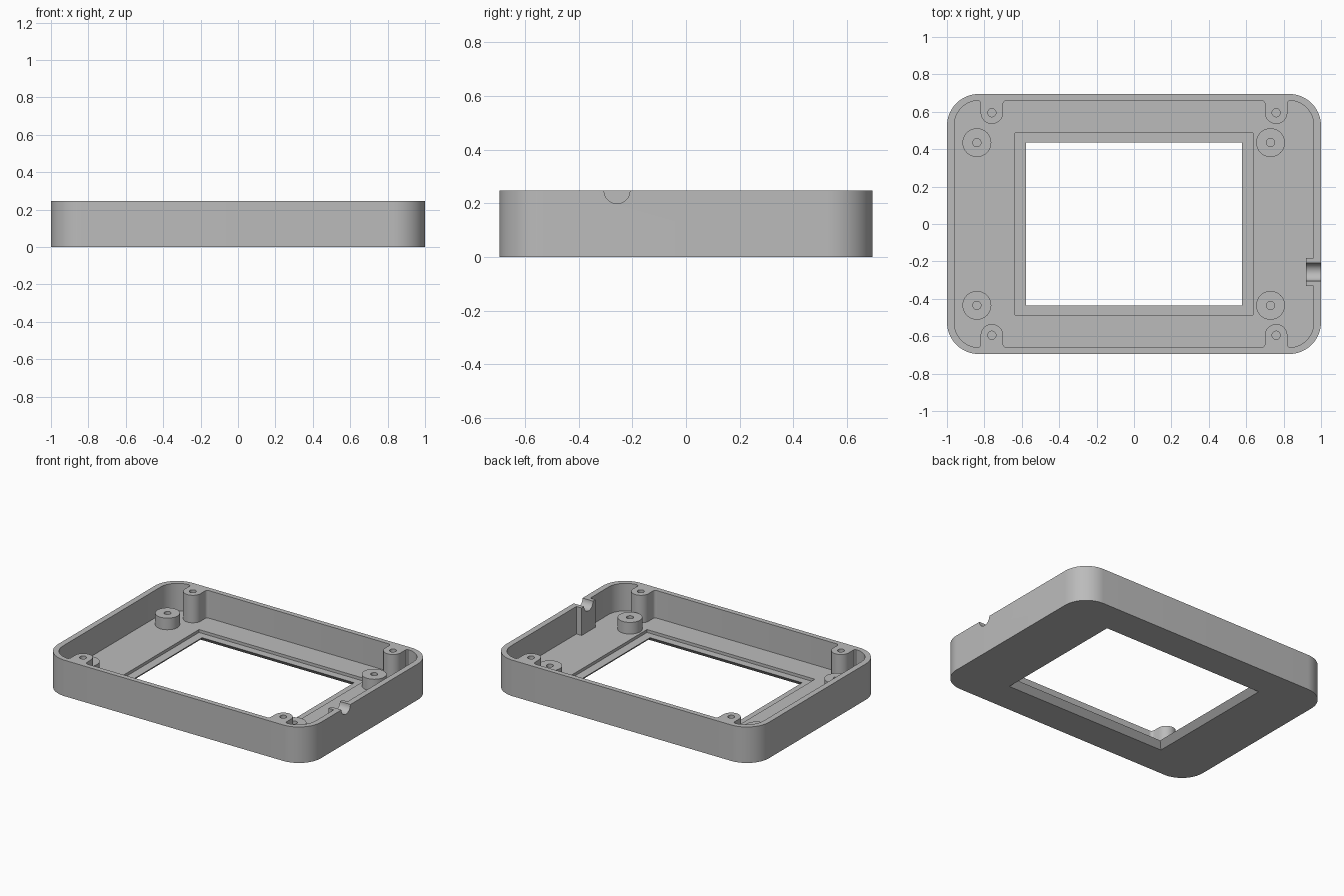
import bpy, bmesh, math

cube = bpy.data.objects.get("Cube")
if cube:
    bpy.data.objects.remove(cube, do_unlink=True)

HEIGHT, FLOOR, LEDGE = 0.247, 0.058, 0.038
POST_X, POST_Y = 0.76, 0.595
NOTCH_Y = -0.257

grey = bpy.data.materials.new("plain grey")
grey.use_nodes = True
grey.diffuse_color = (0.5, 0.5, 0.5, 1)
grey.node_tree.nodes["Principled BSDF"].inputs["Base Color"].default_value = (0.5, 0.5, 0.5, 1)


def arc(cx, cy, r, start, end, steps=12):
    angles = [math.radians(start + (end - start) * i / steps) for i in range(steps + 1)]
    return [(cx + r * math.cos(a), cy + r * math.sin(a)) for a in angles]


def four_way(quarter):
    """Mirror a +x +y outline quarter, listed from the x side to the y side."""
    half = quarter + [(-x, y) for x, y in reversed(quarter)]
    return half + [(-x, -y) for x, y in half]


def rectangle(x, y):
    return four_way([(x, y)])


def prism(name, lower, z0, z1, upper=None):
    """Solid between two matching outlines."""
    bm = bmesh.new()
    a = [bm.verts.new((x, y, z0)) for x, y in lower]
    b = [bm.verts.new((x, y, z1)) for x, y in (upper or lower)]
    bm.faces.new(a[::-1])
    bm.faces.new(b)
    for i in range(len(a)):
        j = (i + 1) % len(a)
        bm.faces.new((a[i], a[j], b[j], b[i]))
    bmesh.ops.recalc_face_normals(bm, faces=bm.faces)
    mesh = bpy.data.meshes.new(name)
    bm.to_mesh(mesh)
    bm.free()
    mesh.materials.append(grey)
    obj = bpy.data.objects.new(name, mesh)
    bpy.context.collection.objects.link(obj)
    return obj


def circle(x, y, r):
    return arc(x, y, r, 0, 360, 32)[:-1]


def cut(obj, cutter):
    mod = obj.modifiers.new("cut " + cutter.name, "BOOLEAN")
    mod.operation, mod.solver, mod.object = "DIFFERENCE", "EXACT", cutter
    cutter.hide_render = True
    cutter.hide_set(True)


def finish(obj):
    """Apply the cuts, drop the helpers and smooth the round walls."""
    helpers = [m.object for m in obj.modifiers]
    bpy.ops.object.select_all(action="DESELECT")
    obj.select_set(True)
    bpy.context.view_layer.objects.active = obj
    for mod in list(obj.modifiers):
        bpy.ops.object.modifier_apply(modifier=mod.name)
    bpy.ops.object.shade_smooth_by_angle(angle=math.radians(30))
    for helper in helpers:
        bpy.data.objects.remove(helper, do_unlink=True)


# Tray with rounded corners
tray = prism("tray", four_way(arc(0.83, 0.525, 0.17, 0, 90, 16)), 0, HEIGHT)

# Cavity, whose outline wraps around the four screw posts
quarter = arc(0.83, 0.53, 0.13, 0, 90)
quarter += arc(POST_X, POST_Y, 0.06, 0, -180, 16)
quarter.insert(13, (0.82, 0.65))
quarter += arc(0.68, 0.64, 0.02, 0, 90, 5)
cut(tray, prism("cavity", four_way(quarter), FLOOR, HEIGHT + 0.1))

# Screen window: sloped sides below, shallow recess above
cut(tray, prism("window", rectangle(0.6155, 0.473), 0, LEDGE + 0.1 - 0.1,
                rectangle(0.5775, 0.435)))
cut(tray, prism("recess", rectangle(0.6375, 0.4875), LEDGE, FLOOR + 0.05))

# Screw holes in the posts
for sx in (-1, 1):
    for sy in (-1, 1):
        cut(tray, prism("post hole", circle(sx * POST_X, sy * POST_Y, 0.022), 0.09, HEIGHT + 0.1))

# Cable notch through the side wall
groove = prism("cable groove", circle(0, 0, 0.048), 0.9, 1.1)
groove.rotation_euler = (0, math.radians(90), 0)
groove.location = (0, NOTCH_Y, HEIGHT)
cut(tray, groove)
finish(tray)

# Block inside the wall that carries the notch
pad = [(0.92, NOTCH_Y - 0.075), (0.962, NOTCH_Y - 0.075),
       (0.962, NOTCH_Y + 0.075), (0.92, NOTCH_Y + 0.075)]
block = prism("cable_block", pad, FLOOR - 0.005, HEIGHT)
groove = prism("block groove", circle(0, 0, 0.048), 0.9, 1.1)
groove.rotation_euler = (0, math.radians(90), 0)
groove.location = (0, NOTCH_Y, HEIGHT)
cut(block, groove)
finish(block)

# Board standoffs
for x in (-0.84, 0.73):
    for y in (-0.435, 0.435):
        standoff = prism("standoff", circle(x, y, 0.077), FLOOR - 0.005, 0.138)
        cut(standoff, prism("standoff hole", circle(x, y, 0.022), FLOOR, 0.2))
        finish(standoff)
